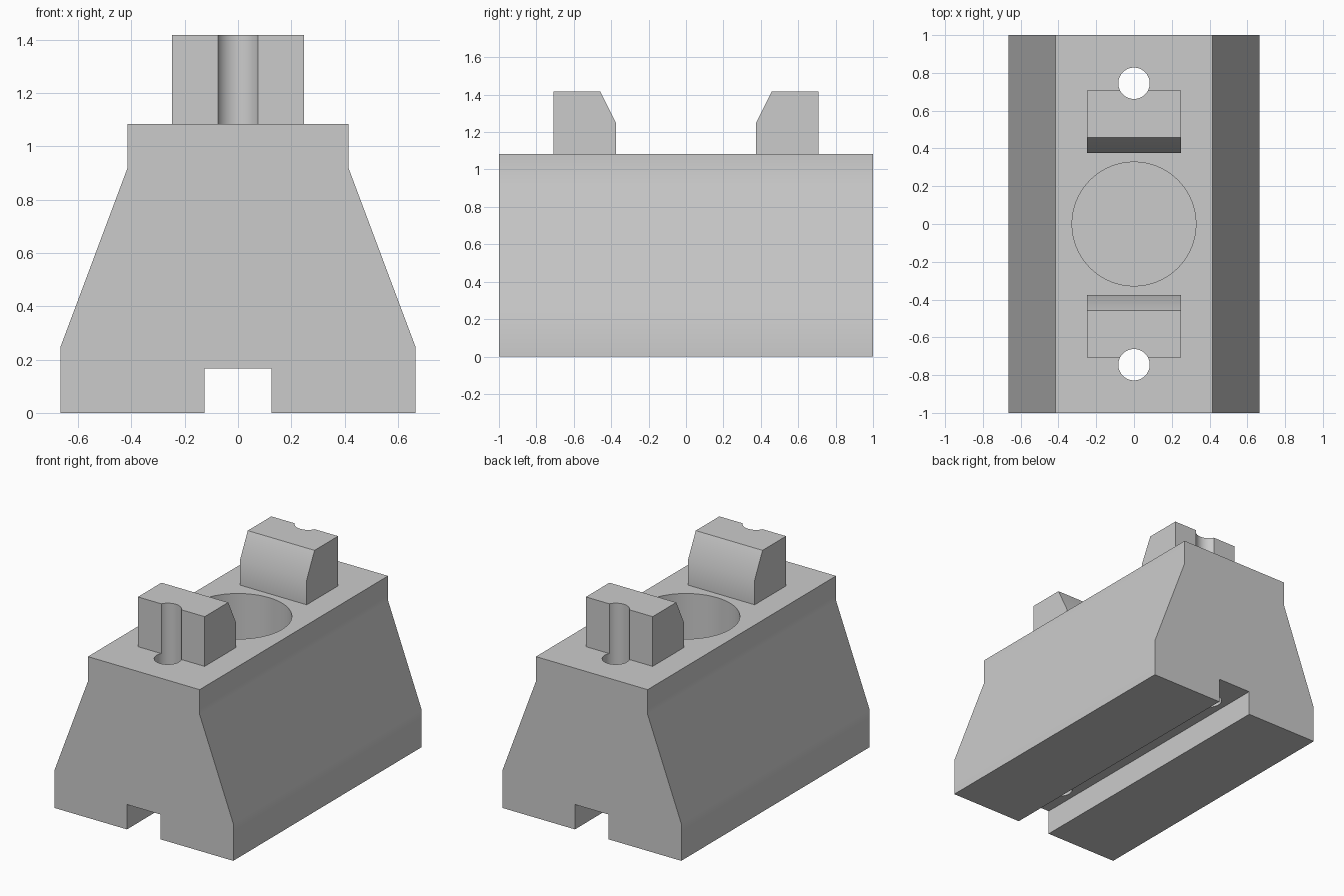
import bpy
import bmesh
import math
from mathutils import Vector

cube = bpy.data.objects.get("Cube")
if cube:
    bpy.data.objects.remove(cube, do_unlink=True)

grey = bpy.data.materials.new("light grey plastic")
grey.use_nodes = True
colour = (0.6, 0.6, 0.6, 1)
grey.diffuse_color = colour
grey.node_tree.nodes["Principled BSDF"].inputs["Base Color"].default_value = colour

TOP = 1.083
HOLE_Y = 0.745


def extrude_profile(name, points, along):
    """Solid from a closed outline swept by the vector along."""
    bm = bmesh.new()
    face = bm.faces.new([bm.verts.new(p) for p in points])
    swept = bmesh.ops.extrude_face_region(bm, geom=[face])["geom"]
    moved = [v for v in swept if isinstance(v, bmesh.types.BMVert)]
    bmesh.ops.translate(bm, verts=moved, vec=Vector(along))
    bmesh.ops.recalc_face_normals(bm, faces=bm.faces)
    mesh = bpy.data.meshes.new(name)
    bm.to_mesh(mesh)
    bm.free()
    obj = bpy.data.objects.new(name, mesh)
    bpy.context.collection.objects.link(obj)
    mesh.materials.append(grey)
    return obj


def cylinder_cutter(name, radius, y, bottom, top):
    bpy.ops.mesh.primitive_cylinder_add(
        vertices=64, radius=radius, depth=top - bottom,
        location=(0, y, (top + bottom) / 2))
    obj = bpy.context.object
    obj.name = name
    obj.hide_render = True
    obj.data.materials.append(grey)
    return obj


def activate(obj):
    bpy.ops.object.select_all(action="DESELECT")
    obj.select_set(True)
    bpy.context.view_layer.objects.active = obj


def cut(obj, cutter):
    activate(obj)
    mod = obj.modifiers.new("cut", "BOOLEAN")
    mod.operation = "DIFFERENCE"
    mod.solver = "EXACT"
    mod.object = cutter
    bpy.ops.object.modifier_apply(modifier=mod.name)


# Body: tapered block with a slot along the underside
half = [(0.125, 0.167), (0.125, 0), (0.665, 0), (0.665, 0.25),
        (0.415, 0.917), (0.415, TOP)]
outline = half + [(-x, z) for x, z in reversed(half)]
body = extrude_profile("body", [(x, -1, z) for x, z in outline], (0, 2, 0))

# Posts: chamfered towards the middle
post_side = [(0.375, TOP), (0.708, TOP), (0.708, 1.417),
             (0.458, 1.417), (0.375, 1.25)]
posts = []
for name, side in (("front_post", -1), ("back_post", 1)):
    posts.append(extrude_profile(
        name, [(-0.248, side * y, z) for y, z in post_side], (0.496, 0, 0)))

# Blind socket in the middle, screw holes through body and posts
socket = cylinder_cutter("socket_cutter", 0.328, 0, 0.25, TOP + 0.1)
cut(body, socket)
cutters = [socket]
for post, side in zip(posts, (-1, 1)):
    hole = cylinder_cutter("hole_cutter", 0.083, side * HOLE_Y, -0.1, 1.6)
    cut(body, hole)
    cut(post, hole)
    cutters.append(hole)
for cutter in cutters:
    bpy.data.objects.remove(cutter, do_unlink=True)

for obj in [body] + posts:
    activate(obj)
    bpy.ops.object.shade_smooth_by_angle(angle=math.radians(30))
